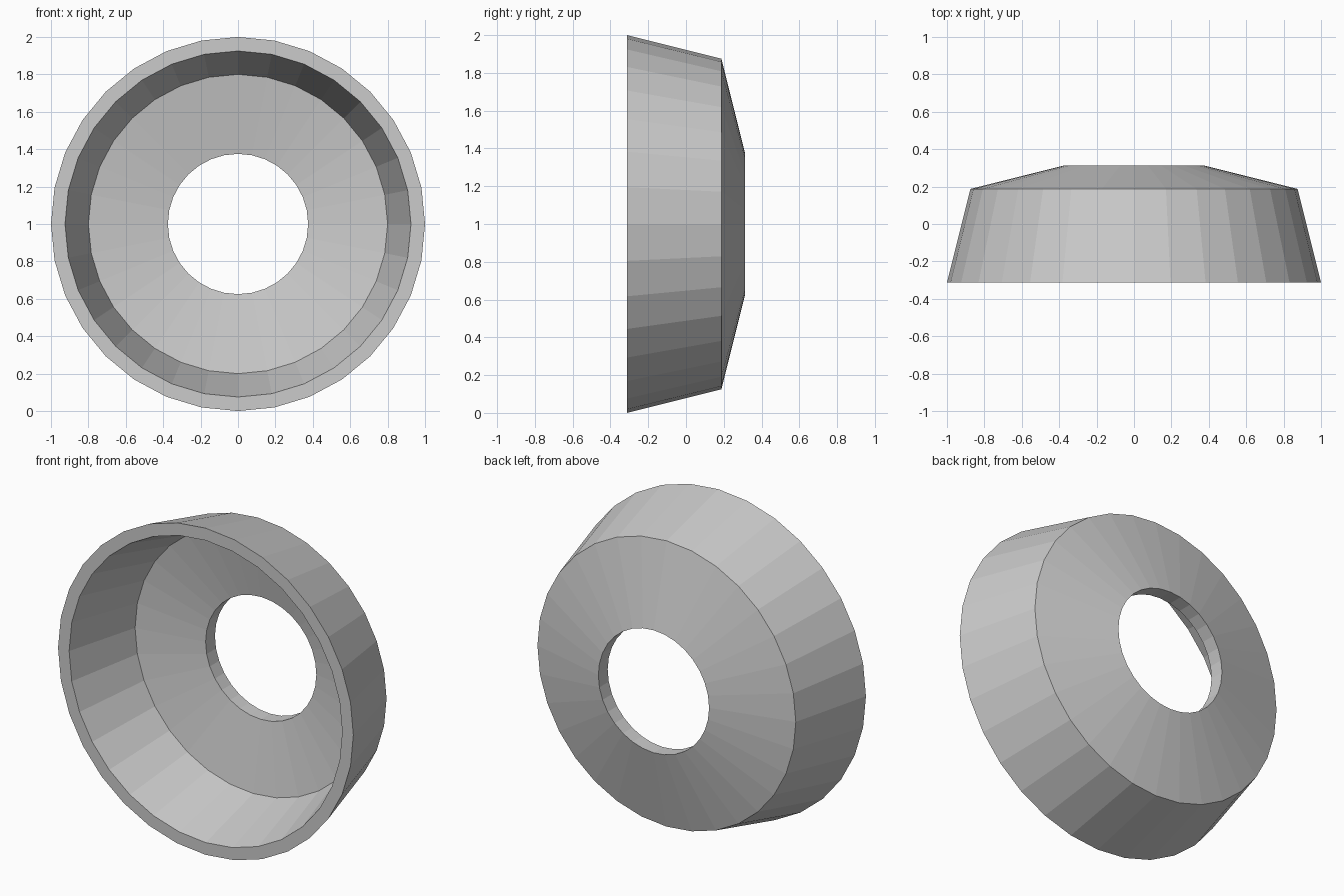
import bpy, bmesh, math

if "Cube" in bpy.data.objects:
    bpy.data.objects.remove(bpy.data.objects["Cube"])

SIDES = 32
# closed cross-section (y, radius), revolved about the y axis
PROFILE = [(-0.3125, 1.0), (0.1875, 0.875), (0.3125, 0.375),
           (0.222, 0.375), (0.147, 0.80), (-0.3125, 0.925)]

grey = bpy.data.materials.new("plain grey")
grey.diffuse_color = (0.6, 0.6, 0.6, 1)
grey.use_nodes = True
grey.node_tree.nodes["Principled BSDF"].inputs["Base Color"].default_value = grey.diffuse_color

# dished ring: tapered wall, sloping back plate, centre hole
bm = bmesh.new()
rings = []
for y, r in PROFILE:
    ring = []
    for i in range(SIDES):
        a = 2 * math.pi * i / SIDES
        ring.append(bm.verts.new((r * math.sin(a), y, 1 + r * math.cos(a))))
    rings.append(ring)
for k, ring in enumerate(rings):
    nxt = rings[(k + 1) % len(rings)]
    for i in range(SIDES):
        j = (i + 1) % SIDES
        bm.faces.new((ring[i], ring[j], nxt[j], nxt[i]))
bmesh.ops.recalc_face_normals(bm, faces=bm.faces)

mesh = bpy.data.meshes.new("dished_ring")
bm.to_mesh(mesh)
bm.free()
mesh.materials.append(grey)
bpy.context.collection.objects.link(bpy.data.objects.new("dished_ring", mesh))
